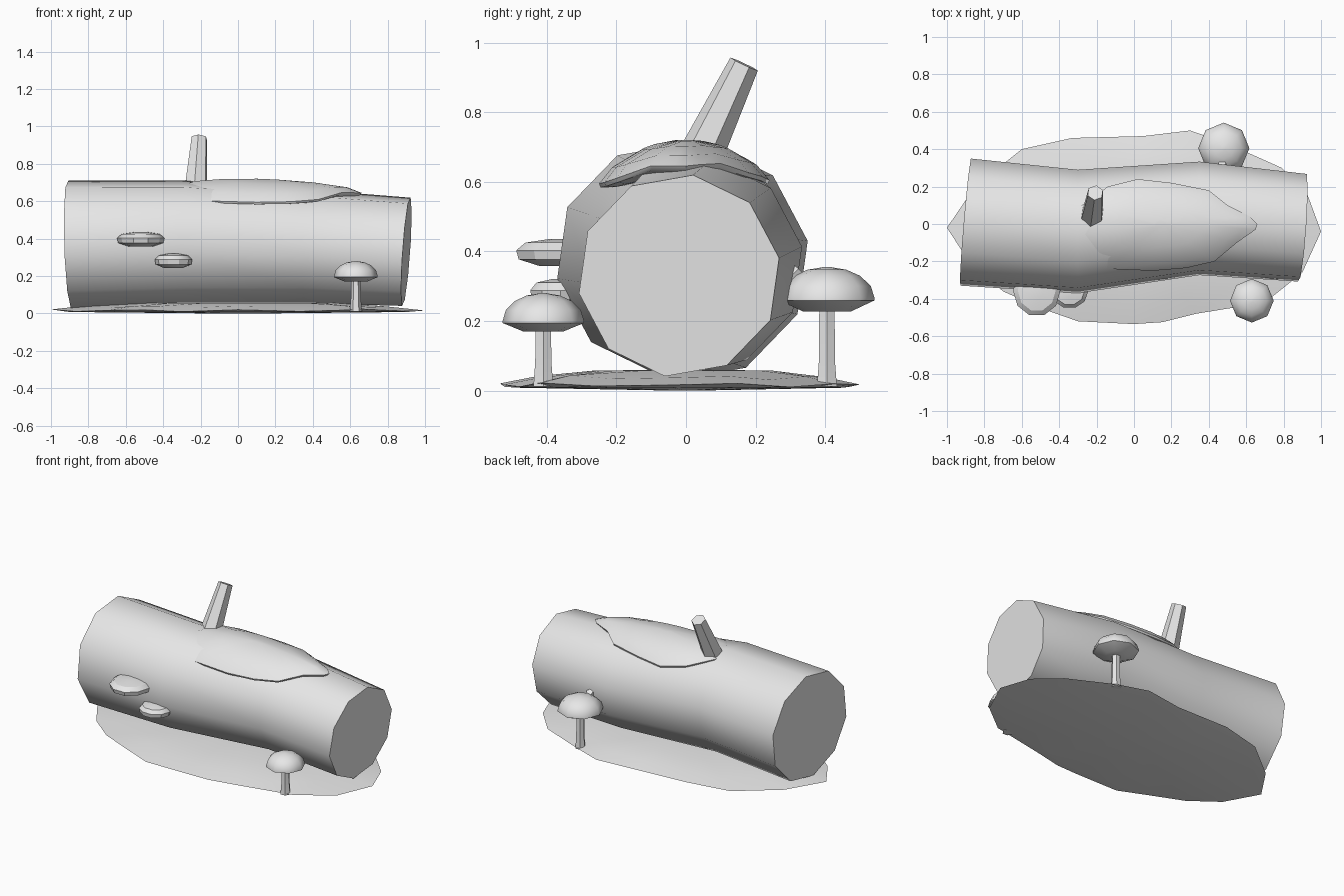
import bpy, math
from math import sin, cos, pi, radians
from mathutils import Vector

if "Cube" in bpy.data.objects:
    bpy.data.objects.remove(bpy.data.objects["Cube"])

grey = bpy.data.materials.new("plain_grey")
grey.use_nodes = True
grey.diffuse_color = (0.8, 0.8, 0.8, 1)
grey.node_tree.nodes["Principled BSDF"].inputs["Base Color"].default_value = (0.8, 0.8, 0.8, 1)


def loft(name, rings, angle=40):
    """Skin a list of equal-length rings and close both ends."""
    n = len(rings[0])
    verts = [p for ring in rings for p in ring]
    faces = [tuple(reversed(range(n))), tuple(range(len(verts) - n, len(verts)))]
    for k in range(len(rings) - 1):
        for i in range(n):
            j = (i + 1) % n
            a, b = k * n, (k + 1) * n
            faces.append((a + i, a + j, b + j, b + i))
    mesh = bpy.data.meshes.new(name)
    mesh.from_pydata(verts, [], faces)
    mesh.materials.append(grey)
    obj = bpy.data.objects.new(name, mesh)
    bpy.context.collection.objects.link(obj)
    bpy.ops.object.select_all(action='DESELECT')
    bpy.context.view_layer.objects.active = obj
    obj.select_set(True)
    bpy.ops.object.shade_smooth_by_angle(angle=radians(angle))
    return obj


def turned(name, x, y, profile, sides, depth=1.0, angle=40):
    """Lathe (radius, z) pairs about a vertical axis."""
    turns = [2 * pi * i / sides for i in range(sides)]
    return loft(name, [[(x + r * cos(t), y + depth * r * sin(t), z) for t in turns]
                       for r, z in profile], angle)


def stub(name, start, end, r0, r1, sides):
    """Tapered prism between two points."""
    a, b = Vector(start), Vector(end)
    turn = (b - a).to_track_quat('Z', 'X')
    spin = [Vector((cos(2 * pi * i / sides), sin(2 * pi * i / sides), 0)) for i in range(sides)]
    loft(name, [[p + turn @ (v * r) for v in spin] for p, r in ((a, r0), (b, r1))], 30)


# Log: x, y, z of the ring centre, radius, lean along y, lean along z
log_rings = []
for x, y, z, r, lean_y, lean_z in [(-0.9, 0.01, 0.37, 0.345, 0.086, -0.03),
                                   (-0.3, -0.04, 0.38, 0.335, 0, 0),
                                   (0.35, 0.03, 0.36, 0.308, 0, 0),
                                   (0.9, -0.02, 0.33, 0.292, 0.07, 0.07)]:
    ring = []
    for i in range(10):
        t = radians(82 + 36 * i)
        dy, dz = r * cos(t), r * sin(t)
        ring.append((x + lean_y * dy + lean_z * dz, y + dy, z + dz))
    log_rings.append(ring)
loft("log", log_rings, 50)

# Ground patch: uneven outline, gently domed
outline = [(1, -0.04), (0.93, 0.15), (0.79, 0.3), (0.5, 0.43), (0.3, 0.5), (0.05, 0.47),
           (-0.33, 0.46), (-0.6, 0.4), (-0.85, 0.2), (-1, -0.02), (-0.87, -0.22),
           (-0.7, -0.36), (-0.5, -0.45), (-0.3, -0.52), (0, -0.535), (0.15, -0.525),
           (0.33, -0.48), (0.7, -0.42), (0.9, -0.26)]


def ground_ring(scale, z, wave=0.0):
    return [(x * scale, y * scale, z + wave * sin(2.3 * i)) for i, (x, y) in enumerate(outline)]


loft("ground_patch", [ground_ring(0.1, 0.0), ground_ring(0.9, 0.008), ground_ring(1, 0.016, 0.006),
                      ground_ring(0.8, 0.037, 0.006), ground_ring(0.5, 0.057), ground_ring(0.1, 0.06)])

# Moss cushion draped over the top of the log
moss = [(0.66, 0.0), (0.62, 0.04), (0.5, 0.1), (0.4, 0.18), (0.2, 0.22), (0.02, 0.24),
        (-0.14, 0.2), (-0.28, 0.1), (-0.3, -0.06), (-0.24, -0.18), (-0.14, -0.24),
        (0.1, -0.25), (0.28, -0.235), (0.43, -0.2), (0.55, -0.1), (0.65, -0.03)]


def moss_ring(scale, drop):
    ring = []
    for x, y in moss:
        px, py = 0.15 + (x - 0.15) * scale, y * scale
        z = 0.722 - 0.13 * max(px, 0) ** 2 - 0.13 * min(px, 0) ** 2 - 1.7 * py * py
        ring.append((px, py, z - drop))
    return ring


loft("moss_cushion", [moss_ring(0.3, 0.1), moss_ring(0.85, 0.06), moss_ring(0.98, 0.035),
                      moss_ring(1, 0.02), moss_ring(0.85, 0.003), moss_ring(0.5, 0),
                      moss_ring(0.1, 0)], 50)

# Broken branches
stub("branch_stub", (-0.225, 0.035, 0.66), (-0.207, 0.167, 0.938), 0.065, 0.044, 6)
stub("small_knot", (0.48, 0.27, 0.29), (0.47, 0.325, 0.345), 0.035, 0.022, 5)

# Standing mushrooms: x, y, cap radius, rim height, cap rise, under-cap drop
for name, x, y, r, rim, rise, drop in [("front_mushroom", 0.63, -0.41, 0.117, 0.2, 0.08, 0.03),
                                       ("back_mushroom", 0.48, 0.405, 0.137, 0.265, 0.09, 0.038)]:
    turned(name + "_stem", x, y, [(0.033, 0.012), (0.027, 0.08), (0.025, rim)], 6, angle=30)
    dome = [(r * cos(t), rim + rise * sin(t)) for t in (0, 0.4, 0.8, 1.15, 1.5)]
    turned(name + "_cap", x, y, [(r * 0.5, rim - drop), (r, rim - 0.006)] + dome, 8, angle=46)

# Shelf fungi on the front of the log
for name, x, y, r, z, depth in [("large_shelf", -0.52, -0.355, 0.127, 0.395, 1.1),
                                ("small_shelf", -0.345, -0.36, 0.1, 0.28, 0.92)]:
    turned(name, x, y, [(r * 0.5, z - 0.037), (r * 0.95, z - 0.018), (r, z + 0.008),
                        (r * 0.8, z + 0.03), (r * 0.3, z + 0.04)], 10, depth, 30)
